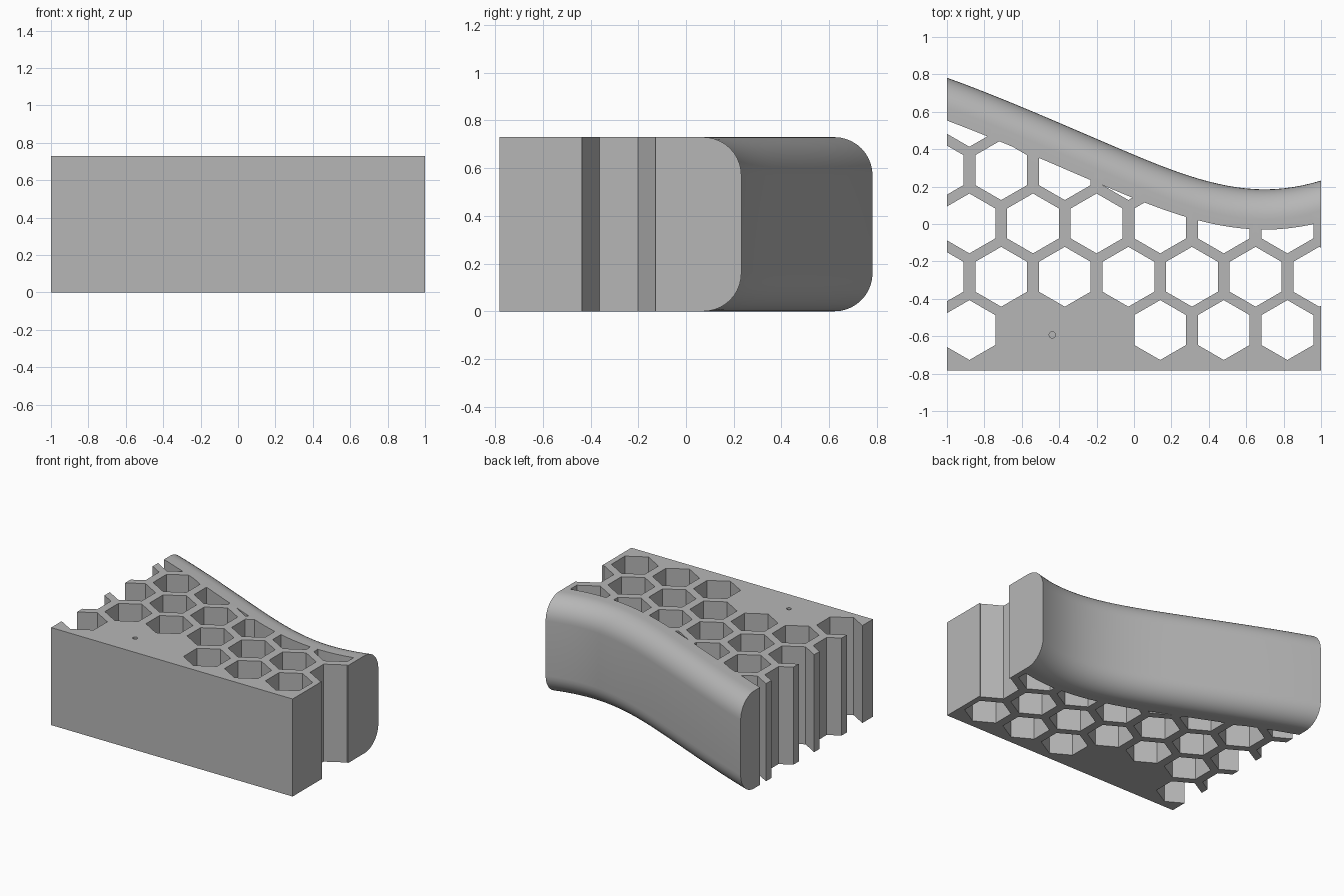
import bpy, bmesh, math

cube = bpy.data.objects.get("Cube")
if cube:
    bpy.data.objects.remove(cube, do_unlink=True)

HEIGHT, FRONT, ROUND = 0.73, -0.782, 0.16
PITCH, ROW_STEP, CELL_R = 0.34, 0.285, 0.16
RAIL = 0.215

grey = bpy.data.materials.new("plain_grey")
grey.use_nodes = True
grey.diffuse_color = (0.47, 0.47, 0.47, 1)
grey.node_tree.nodes["Principled BSDF"].inputs["Base Color"].default_value = grey.diffuse_color

# Back curve: x, y and slope at each knot
KNOTS = [(-1, 0.782, -0.36), (0, 0.37, -0.42), (0.7, 0.185, 0), (1, 0.232, 0.3)]


def back_y(x):
    for (x0, y0, m0), (x1, y1, m1) in zip(KNOTS, KNOTS[1:]):
        if x <= x1:
            break
    w = x1 - x0
    t = (x - x0) / w
    s = t * t * (3 - 2 * t)
    return y0 + (y1 - y0) * s + w * t * (1 - t) * (m0 * (1 - t) - m1 * t)


def slope(x):
    return (back_y(x + 0.01) - back_y(x - 0.01)) / 0.02


def loft(bm, rings):
    """Skin closed rings of points and cap both ends."""
    rows = [[bm.verts.new(p) for p in ring] for ring in rings]
    for a, b in zip(rows, rows[1:]):
        for i in range(len(a)):
            j = (i + 1) % len(a)
            bm.faces.new((a[i], a[j], b[j], b[i]))
    bm.faces.new(rows[0][::-1])
    bm.faces.new(rows[-1])


def prism(bm, outline, z0, z1):
    loft(bm, [[(x, y, z) for x, y in outline] for z in (z0, z1)])


def make_object(name, bm, helper=False):
    bmesh.ops.recalc_face_normals(bm, faces=bm.faces)
    mesh = bpy.data.meshes.new(name)
    bm.to_mesh(mesh)
    bm.free()
    mesh.materials.append(grey)
    obj = bpy.data.objects.new(name, mesh)
    bpy.context.collection.objects.link(obj)
    obj.hide_render = helper
    return obj


def boolean(obj, other, operation):
    mod = obj.modifiers.new("cut", "BOOLEAN")
    mod.operation = operation
    mod.solver = "EXACT"
    mod.object = other
    bpy.context.view_layer.objects.active = obj
    bpy.ops.object.modifier_apply(modifier=mod.name)
    bpy.data.objects.remove(other, do_unlink=True)


def ngon(cx, cy, r, n):
    return [(cx + r * math.sin(i * math.tau / n), cy + r * math.cos(i * math.tau / n))
            for i in range(n)]


# Block with a curved, rounded back
STATIONS = [-1 + i / 20 for i in range(41)]
quarter = [i * math.pi / 20 for i in range(11)]
bm = bmesh.new()
rings = []
for x in STATIONS:
    y = back_y(x) - ROUND
    low = [(x, y + ROUND * math.sin(a), ROUND * (1 - math.cos(a))) for a in quarter]
    high = [(x, py, HEIGHT - pz) for _, py, pz in reversed(low)]
    rings.append([(x, FRONT, 0)] + low + high + [(x, FRONT, HEIGHT)])
loft(bm, rings)
block = make_object("honeycomb_block", bm)

# Staggered hexagonal cells, leaving a solid patch in the first row
bm = bmesh.new()
for row in range(5):
    for col in range(7):
        if row == 0 and col in (1, 2):
            continue
        cx = -0.88 + PITCH * (col - 0.5 * (row % 2))
        prism(bm, ngon(cx, -0.567 + ROW_STEP * row, CELL_R, 6), -0.1, HEIGHT + 0.1)
cells = make_object("cell_cutter", bm, True)

# Keep the cells clear of the rail along the back
edge = []
for x in STATIONS:
    m = slope(x)
    n = math.hypot(1, m)
    edge.append((x + RAIL * m / n, back_y(x) - RAIL / n))
edge = [(-1.3, 0.67)] + edge + [(1.3, edge[-1][1] + 0.05)]
bm = bmesh.new()
prism(bm, [(1.3, -1), (-1.3, -1)] + edge, -0.05, HEIGHT + 0.05)
boolean(cells, make_object("cell_zone", bm, True), "INTERSECT")
boolean(block, cells, "DIFFERENCE")

# Small blind hole in the solid patch
bm = bmesh.new()
prism(bm, ngon(-0.437, -0.593, 0.017, 16), HEIGHT - 0.4, HEIGHT + 0.1)
boolean(block, make_object("pin_hole_cutter", bm, True), "DIFFERENCE")

bpy.ops.object.select_all(action="DESELECT")
block.select_set(True)
bpy.context.view_layer.objects.active = block
bpy.ops.object.shade_smooth_by_angle(angle=math.radians(30))
